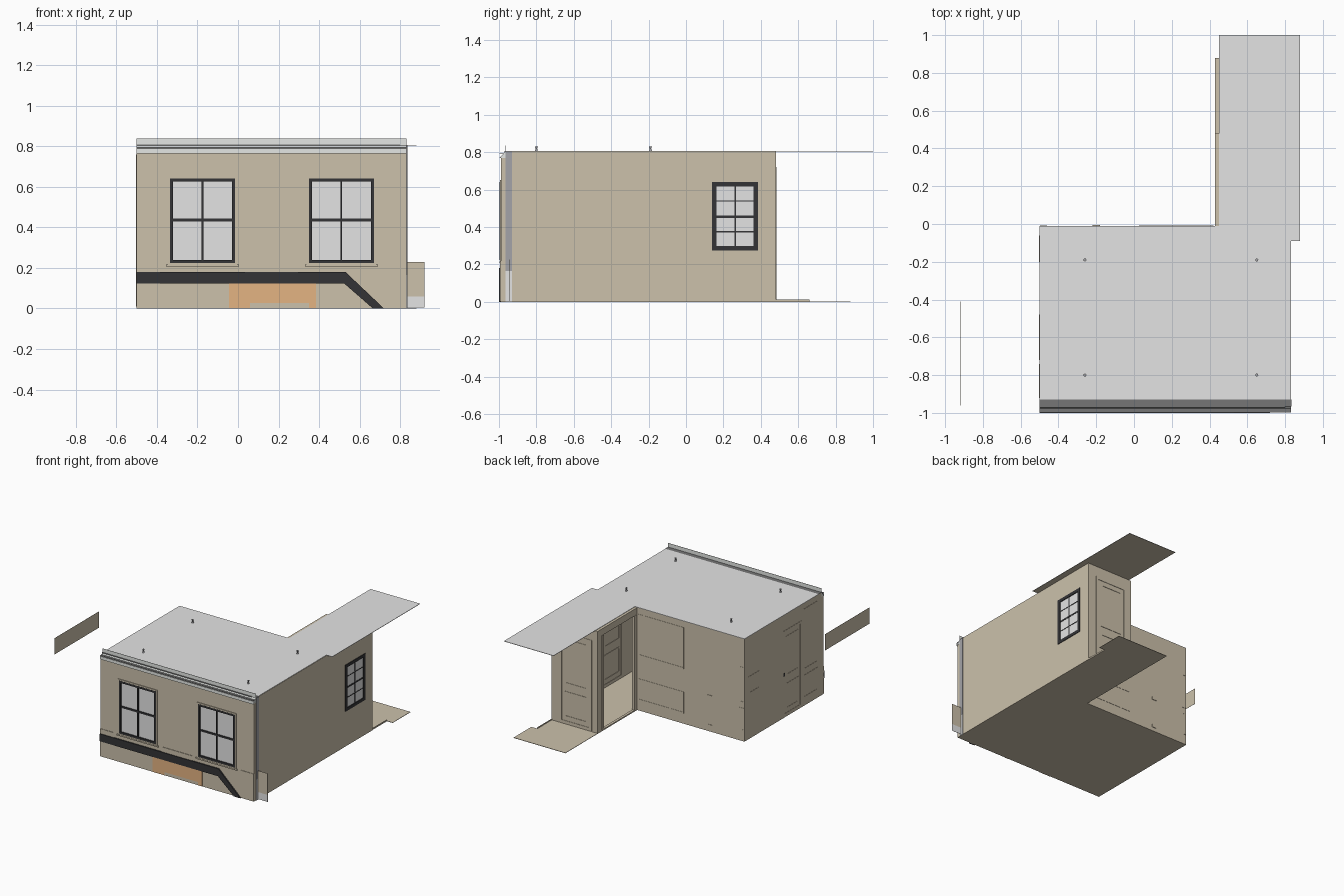
import bpy, bmesh, math
from mathutils import Vector

if "Cube" in bpy.data.objects:
    bpy.data.objects.remove(bpy.data.objects["Cube"])


def mat(name, r, g, b):
    m = bpy.data.materials.new(name)
    lin = [((c / 255 + 0.055) / 1.055) ** 2.4 for c in (r, g, b)]
    m.diffuse_color = (*lin, 1)
    m.use_nodes = True
    m.node_tree.nodes["Principled BSDF"].inputs["Base Color"].default_value = m.diffuse_color
    return m


BEIGE = mat("beige plaster", 204, 193, 171)
GREY = mat("light grey", 228, 228, 228)
BLACK = mat("black paint", 52, 52, 54)
WHITE = mat("white cornice", 246, 249, 246)
DARK = mat("dark grey", 118, 118, 118)
MID = mat("mid grey", 164, 164, 168)
ORANGE = mat("orange", 228, 180, 130)


def finish(name, bm, *mats):
    bmesh.ops.recalc_face_normals(bm, faces=bm.faces)
    me = bpy.data.meshes.new(name)
    bm.to_mesh(me)
    bm.free()
    for m in mats:
        me.materials.append(m)
    ob = bpy.data.objects.new(name, me)
    bpy.context.collection.objects.link(ob)
    return ob


def add_box(bm, x0, x1, y0, y1, z0, z1):
    r = bmesh.ops.create_cube(bm, size=1)
    for v in r["verts"]:
        v.co = Vector(((x0 + x1) / 2 + v.co.x * (x1 - x0),
                       (y0 + y1) / 2 + v.co.y * (y1 - y0),
                       (z0 + z1) / 2 + v.co.z * (z1 - z0)))


def boxes(name, m, *dims):
    bm = bmesh.new()
    for d in dims:
        add_box(bm, *d)
    return finish(name, bm, m)


def extrude_all(bm, d):
    r = bmesh.ops.extrude_face_region(bm, geom=list(bm.faces))
    bmesh.ops.translate(bm, vec=d, verts=[v for v in r["geom"] if isinstance(v, bmesh.types.BMVert)])


def prism(name, pts, axis, a, b, *mats):
    """Extrude an outline along an axis: 'x' takes (y, z), 'y' (x, z), 'z' (x, y)."""
    i = "xyz".index(axis)
    bm = bmesh.new()
    bm.faces.new([bm.verts.new((*p[:i], a, *p[i:])) for p in pts])
    extrude_all(bm, Vector([b - a if k == i else 0 for k in range(3)]))
    return finish(name, bm, *mats)


def span(axis, a, b, u0, u1, z0, z1):
    """Box dims for a slab whose thickness a..b runs along the axis."""
    return (a, b, u0, u1, z0, z1) if axis == "x" else (u0, u1, a, b, z0, z1)


def wall(name, m, axis, a, b, u0, u1, z0, z1, holes=()):
    """Slab with rectangular openings (u0, u1, z0, z1)."""
    us = sorted({u0, u1, *[h[0] for h in holes], *[h[1] for h in holes]})
    zs = sorted({z0, z1, *[h[2] for h in holes], *[h[3] for h in holes]})
    bm = bmesh.new()
    pos = lambda u, z: (a, u, z) if axis == "x" else (u, a, z)
    grid = {(u, z): bm.verts.new(pos(u, z)) for u in us for z in zs}
    for ua, ub in zip(us, us[1:]):
        for za, zb in zip(zs, zs[1:]):
            cu, cz = (ua + ub) / 2, (za + zb) / 2
            if not any(h[0] < cu < h[1] and h[2] < cz < h[3] for h in holes):
                bm.faces.new([grid[ua, za], grid[ub, za], grid[ub, zb], grid[ua, zb]])
    bmesh.ops.delete(bm, geom=[v for v in bm.verts if not v.link_faces], context="VERTS")
    extrude_all(bm, Vector((b - a, 0, 0)) if axis == "x" else Vector((0, b - a, 0)))
    return finish(name, bm, m)


def frame(name, m, axis, a, b, u0, u1, z0, z1, w):
    """Rectangular border of width w."""
    return wall(name, m, axis, a, b, u0, u1, z0, z1, [(u0 + w, u1 - w, z0 + w, z1 - w)])


def window(name, axis, a, b, u0, u1, z0, z1, w, rails):
    """Black sash frame, centre bar, cross rails (z, half width) and a pane."""
    frame(name + "_frame", BLACK, axis, a, b, u0, u1, z0, z1, w)
    mid = (a + b) / 2
    c = (u0 + u1) / 2
    bars = [span(axis, a + .003, b - .003, c - .004, c + .004, z0 + w, z1 - w)]
    bars += [span(axis, a + .004, b - .004, u0 + w, u1 - w, z - h, z + h) for z, h in rails]
    boxes(name + "_bars", BLACK, *bars)
    boxes(name + "_pane", GREY, span(axis, mid - .001, mid + .001, u0 + w, u1 - w, z0 + w, z1 - w))


# Thin floor and ceiling; the ceiling is beige underneath
prism("floor", [(-.5, -.99), (.83, -.99), (.83, .66), (.88, .66), (.88, .88), (.43, .88),
                (.43, -.01), (-.5, -.01)], "z", 0, .003, BEIGE)
boxes("floor_edge", BEIGE, (.827, .83, .48, .66, 0, .012))
ceiling = prism("ceiling", [(-.5, -.93), (.83, -.93), (.83, -.09), (.88, -.09), (.88, 1),
                            (.45, 1), (.45, -.01), (-.5, -.01)], "z", .803, .806, GREY, BEIGE)
for p in ceiling.data.polygons:
    p.material_index = int(p.normal.z < -.5)

# Room and hall walls
WIN = [(-.335, -.015, .225, .64), (.35, .67, .225, .64)]
wall("front_wall", BEIGE, "y", -.99, -.932, -.5, .83, 0.003, .77, WIN)
wall("right_wall", BEIGE, "x", .828, .832, -.93, .48, 0, .803, [(.14, .385, .275, .64)])
wall("left_wall", BEIGE, "x", -.5, -.496, -.965, -.01, 0, .803)
wall("back_wall", BEIGE, "y", -.014, -.01, -.5, .45, 0, .803)
wall("hall_end_wall", BEIGE, "y", .476, .48, .43, .83, 0, .803)
wall("hall_side_wall", BEIGE, "x", .43, .45, -.01, .48, 0, .803, [(.02, .41, 0.01, .75)])

# Front sash windows with beige surrounds and sills
for i, (u0, u1, z0, z1) in enumerate(WIN):
    n = "front_window_%d" % (i + 1)
    window(n, "y", -.996, -.972, u0, u1, z0, z1, .015, [(.436, .007)])
    frame(n + "_surround", BEIGE, "y", -.995, -.988, u0 - .011, u1 + .011, z0 - .011, z1 + .011, .011)
    boxes(n + "_sill", BEIGE, (u0 - .02, u1 + .02, -.998, -.988, .207, .217))

# Right side window
window("side_window", "x", .822, .836, .14, .385, .275, .64, .024,
       [(.375, .003), (.455, .006), (.54, .003)])

# Raised plinth panels between the front windows
boxes("front_plinth_panels", BEIGE, *[(a, b, -.994, -.988, .003, .218)
                                      for a, b in ((-.5, -.385), (.035, .295), (.72, .83))])

# Black band that slopes down to the ground
prism("front_band", [(-.5, .122), (.525, .122), (.665, 0), (.72, 0), (.53, .18), (-.5, .18)],
      "y", -1, -.98, BLACK)

# Orange plate below the band
prism("orange_plate", [(-.045, 0.003), (.06, 0.003), (.06, .028), (.35, .028), (.35, 0.003),
                       (.385, 0.003), (.385, .122), (-.045, .122)], "y", -.997, -.991, ORANGE)

# Cornice: sloped front, white upright strip and dark lid
cornice = prism("cornice", [(-.997, .77), (-.965, .806), (-.93, .806), (-.93, .77)], "x",
                -.5, .832, WHITE, DARK)
for p in cornice.data.polygons:
    p.material_index = int(p.normal.z > .9)
boxes("cornice_face", WHITE, (-.5, .832, -.967, -.965, .8, .837),
      (-.5, .832, -.998, -.996, .765, .79))
boxes("cornice_lid", DARK, (-.5, .832, -.996, -.967, .792, .794))
boxes("cornice_moulding", DARK, (-.5, .8, -.972, -.967, .803, .808))

# Grey wall end on the right, and the low side return
boxes("wall_end", MID, (.824, .835, -.965, -.93, .165, .803))
boxes("wall_end_base", GREY, (.825, .835, -.965, -.93, 0, .165))
boxes("side_return", BEIGE, (.832, .92, -.946, -.945, .06, .228))
boxes("side_return_base", GREY, (.832, .92, -.946, -.945, .005, .06))

# Detached hanging panel on the left
boxes("detached_panel", BEIGE, (-.92, -.919, -.96, -.41, .675, .802))

# Panel mouldings on the back and left walls
for i, (u0, u1, z0, z1) in enumerate([(.026, .42, .43, .755), (.026, .42, .08, .25),
                                      (-.498, -.46, .08, .26), (-.498, -.46, .3, .58)]):
    frame("back_moulding_%d" % (i + 1), BEIGE, "y", -.012, -.008, u0, u1, z0, z1, .01)
for i, (u0, u1, z0, z1) in enumerate([(-.2, -.06, .35, .49), (-.92, -.74, .28, .76),
                                      (-.92, -.74, .06, .24)]):
    frame("left_moulding_%d" % (i + 1), BEIGE, "x", -.502, -.498, u0, u1, z0, z1, .012)


def door(name, axis, a, b, u0, u1, top):
    """Casing with an upper and a lower panel border."""
    frame(name + "_casing", BEIGE, axis, a, b, u0, u1, .01, top, .02)
    for j, (z0, z1) in enumerate([(.06, .26), (.32, top - .05)]):
        frame("%s_panel_%d" % (name, j + 1), BEIGE, axis, a, b, u0 + .045, u1 - .045, z0, z1, .01)


door("left_door", "x", -.502, -.498, -.72, -.48, .68)
door("hall_door", "y", .478, .483, .48, .76, .72)
door("inner_door", "x", .825, .829, -.4, -.12, .7)

# Opening casing, sockets and door handle
boxes("opening_jambs", BEIGE, (.428, .452, 0, .025, .01, .75), (.428, .452, .405, .43, .01, .75))
boxes("wall_sockets", BEIGE, (-.22, -.18, -.012, -.006, .26, .285), (-.22, -.18, -.012, -.006, .03, .055))
boxes("door_handle", BLACK, (-.504, -.499, -.505, -.49, .325, .35))

# Four small ceiling fittings
for i, (x, y) in enumerate([(x, y) for x in (-.26, .65) for y in (-.19, -.8)]):
    bm = bmesh.new()
    for z, r0, r1 in ((.812, .008, .004), (.825, .004, .008)):
        c = bmesh.ops.create_cone(bm, cap_ends=True, segments=12, radius1=r0, radius2=r1, depth=.013)
        bmesh.ops.translate(bm, vec=(x, y, z), verts=c["verts"])
    finish("ceiling_fitting_%d" % (i + 1), bm, MID)
